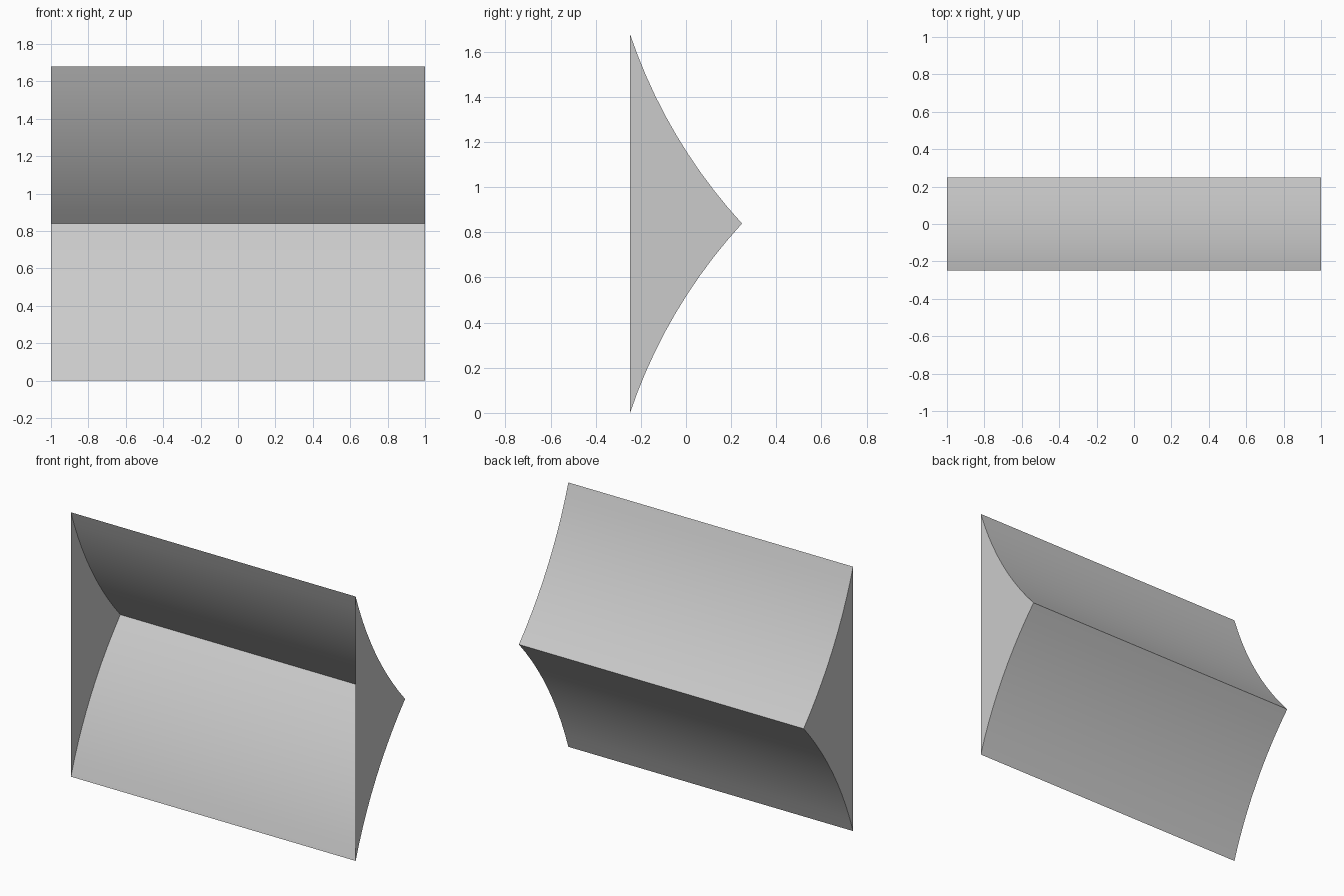
import bpy
import bmesh
from mathutils import Vector

cube = bpy.data.objects.get("Cube")
if cube:
    bpy.data.objects.remove(cube, do_unlink=True)

HALF_WIDTH = 1.0
MID_Z = 0.839
STEPS = 10
SAG = 0.051

grey = bpy.data.materials.new("plain grey")
grey.use_nodes = True
colour = (0.6, 0.6, 0.6, 1)
grey.diffuse_color = colour
grey.node_tree.nodes["Principled BSDF"].inputs["Base Color"].default_value = colour

# Half profile in (y, z): a shallow bow from the front rim to the back ridge
rim, ridge = Vector((-0.248, 2 * MID_Z)), Vector((0.248, MID_Z))
chord = ridge - rim
inward = Vector((chord.y, -chord.x)).normalized()
upper = []
for i in range(STEPS + 1):
    t = i / STEPS
    upper.append(rim + chord * t + inward * SAG * 4 * t * (1 - t))
lower = [Vector((p.x, 2 * MID_Z - p.y)) for p in upper]


def add_part(name, build):
    bm = bmesh.new()
    build(bm)
    mesh = bpy.data.meshes.new(name)
    bm.to_mesh(mesh)
    bm.free()
    mesh.materials.append(grey)
    obj = bpy.data.objects.new(name, mesh)
    bpy.context.collection.objects.link(obj)
    return obj


def curved_sheet(points):
    def build(bm):
        rows = [[bm.verts.new((x, p.x, p.y)) for p in points]
                for x in (-HALF_WIDTH, HALF_WIDTH)]
        for i in range(len(points) - 1):
            face = bm.faces.new((rows[0][i], rows[0][i + 1],
                                 rows[1][i + 1], rows[1][i]))
            face.smooth = True
    return build


def end_panel(x):
    # Strips between the upper and lower bows, closing at the ridge
    def build(bm):
        top = [bm.verts.new((x, p.x, p.y)) for p in upper]
        low = [bm.verts.new((x, p.x, p.y)) for p in lower[:-1]] + [top[-1]]
        for i in range(STEPS):
            corners = [top[i], top[i + 1], low[i + 1], low[i]]
            if x < 0:
                corners.reverse()
            bm.faces.new(list(dict.fromkeys(corners)))
    return build


# Open-fronted shell: two bowed sheets meeting at the ridge, and two ends
add_part("upper_sheet", curved_sheet(upper[::-1]))
add_part("lower_sheet", curved_sheet(lower))
add_part("left_end", end_panel(HALF_WIDTH))
add_part("right_end", end_panel(-HALF_WIDTH))
